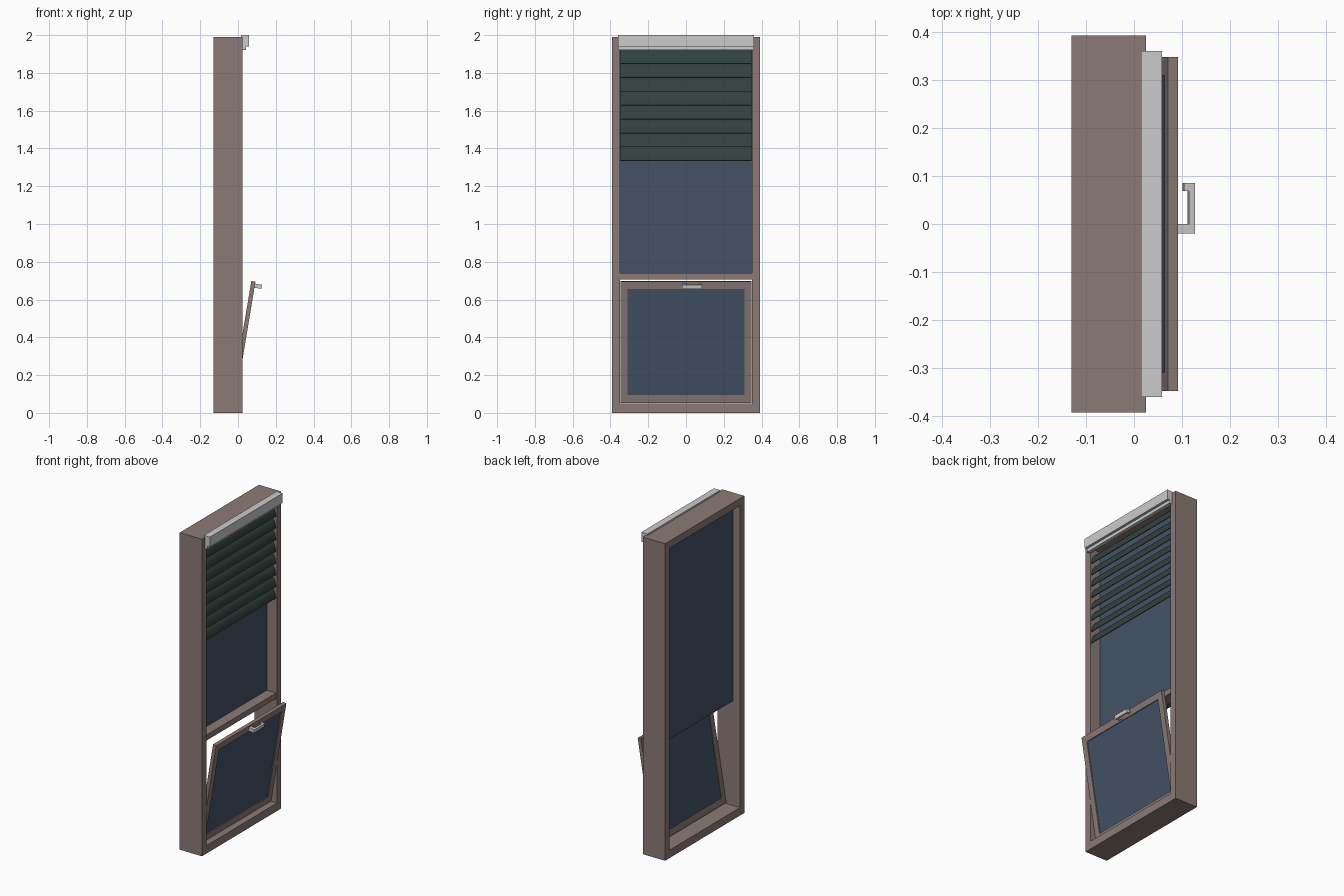
import bpy, bmesh, math
from mathutils import Matrix

if "Cube" in bpy.data.objects:
    bpy.data.objects.remove(bpy.data.objects["Cube"])


def material(name, rgb):
    m = bpy.data.materials.new(name)
    m.diffuse_color = (*rgb, 1)
    m.use_nodes = True
    m.node_tree.nodes["Principled BSDF"].inputs["Base Color"].default_value = m.diffuse_color
    return m


BROWN = material("brown_frame", (0.26, 0.196, 0.18))
GLASS = material("dark_glass", (0.057, 0.086, 0.133))
SLAT = material("dark_slat", (0.032, 0.054, 0.049))


def finish(name, bm, mat=None, matrix=None):
    bmesh.ops.recalc_face_normals(bm, faces=bm.faces)
    me = bpy.data.meshes.new(name)
    bm.to_mesh(me)
    bm.free()
    if mat:
        me.materials.append(mat)
    ob = bpy.data.objects.new(name, me)
    bpy.context.collection.objects.link(ob)
    if matrix:
        ob.matrix_world = matrix
    return ob


def box(name, x, y, z, mat=None, matrix=None):
    bm = bmesh.new()
    bmesh.ops.create_cube(bm, size=1)
    for v in bm.verts:
        v.co = [(a + b) / 2 + c * (b - a) for c, (a, b) in zip(v.co, (x, y, z))]
    return finish(name, bm, mat, matrix)


def extrude(name, pts, place, lo, hi, mat=None, matrix=None):
    """Prism from a 2D outline; place(a, b, t) maps it into space."""
    bm = bmesh.new()
    rings = [[bm.verts.new(place(a, b, t)) for a, b in pts] for t in (lo, hi)]
    n = len(pts)
    for i in range(n):
        j = (i + 1) % n
        bm.faces.new((rings[0][i], rings[0][j], rings[1][j], rings[1][i]))
    for r in rings:
        bm.faces.new(r)
    return finish(name, bm, mat, matrix)


def rect_frame(name, x, outer, inner, mat, matrix=None):
    """Rectangular ring in the yz plane; outer/inner = (half width, z0, z1)."""
    bm = bmesh.new()
    loops = [[bm.verts.new((px, sy * w, z)) for sy, z in ((-1, a), (1, a), (1, b), (-1, b))]
             for px, (w, a, b) in ((x[0], outer), (x[1], outer), (x[1], inner), (x[0], inner))]
    for k in range(4):
        p, q = loops[k], loops[(k + 1) % 4]
        for i in range(4):
            j = (i + 1) % 4
            bm.faces.new((p[i], p[j], q[j], q[i]))
    return finish(name, bm, mat, matrix)


along_y = lambda a, b, t: (a, t, b)
along_z = lambda a, b, t: (a, b, t)

# Outer frame, fixed upper pane and crossbar
rect_frame("outer_frame", (-0.13, 0.025), (0.393, 0, 1.99), (0.35, 0.05, 1.945), BROWN)
box("upper_glass", (-0.08, -0.045), (-0.35, 0.35), (0.705, 1.945), GLASS)
box("crossbar", (-0.045, 0.02), (-0.35, 0.35), (0.705, 0.74), BROWN)

# Tilted lower sash, hinged at the sill
tilt = Matrix.Translation((-0.014, 0, 0.053)) @ Matrix.Rotation(math.radians(9.4), 4, 'Y')
H = 0.65
rect_frame("tilting_sash", (-0.022, 0), (0.348, 0, H), (0.31, 0.042, H - 0.04), BROWN, tilt)
box("sash_glass", (-0.019, -0.006), (-0.31, 0.31), (0.042, H - 0.04), GLASS, tilt)

# Sash handle: post, grip and returned tip
grip = [(0, -0.02), (0.037, -0.02), (0.037, 0.085), (0.014, 0.085),
        (0.014, 0.069), (0.025, 0.069), (0.025, 0), (0, 0)]
extrude("sash_handle", grip, along_z, H - 0.032, H - 0.01, None, tilt)

# Blind head box with a stepped lower lip
head = [(0.015, 2.0), (0.058, 2.0), (0.058, 1.94), (0.042, 1.94),
        (0.042, 1.92), (0.02, 1.92), (0.02, 1.94), (0.015, 1.94)]
extrude("blind_head_box", head, along_y, -0.361, 0.361)

# Curved blind slats, upper edge set back
pitch, N = 0.0735, 8
arc = []
for i in range(N + 1):
    t = i / N
    bulge = 0.012 * math.sin(math.pi * t)
    arc.append((-0.025 + 0.045 * t + 0.86 * bulge, 0.076 * (1 - t) + 0.5 * bulge))
for k in range(8):
    z0 = 1.335 + k * pitch
    outline = [(a, b + z0) for a, b in arc] + [(a - 0.0035, b + z0 - 0.002) for a, b in reversed(arc)]
    s = extrude(f"blind_slat_{k + 1}", outline, along_y, -0.348, 0.348, SLAT)
    bpy.ops.object.select_all(action='DESELECT')
    s.select_set(True)
    bpy.context.view_layer.objects.active = s
    bpy.ops.object.shade_smooth_by_angle(angle=math.radians(35))
